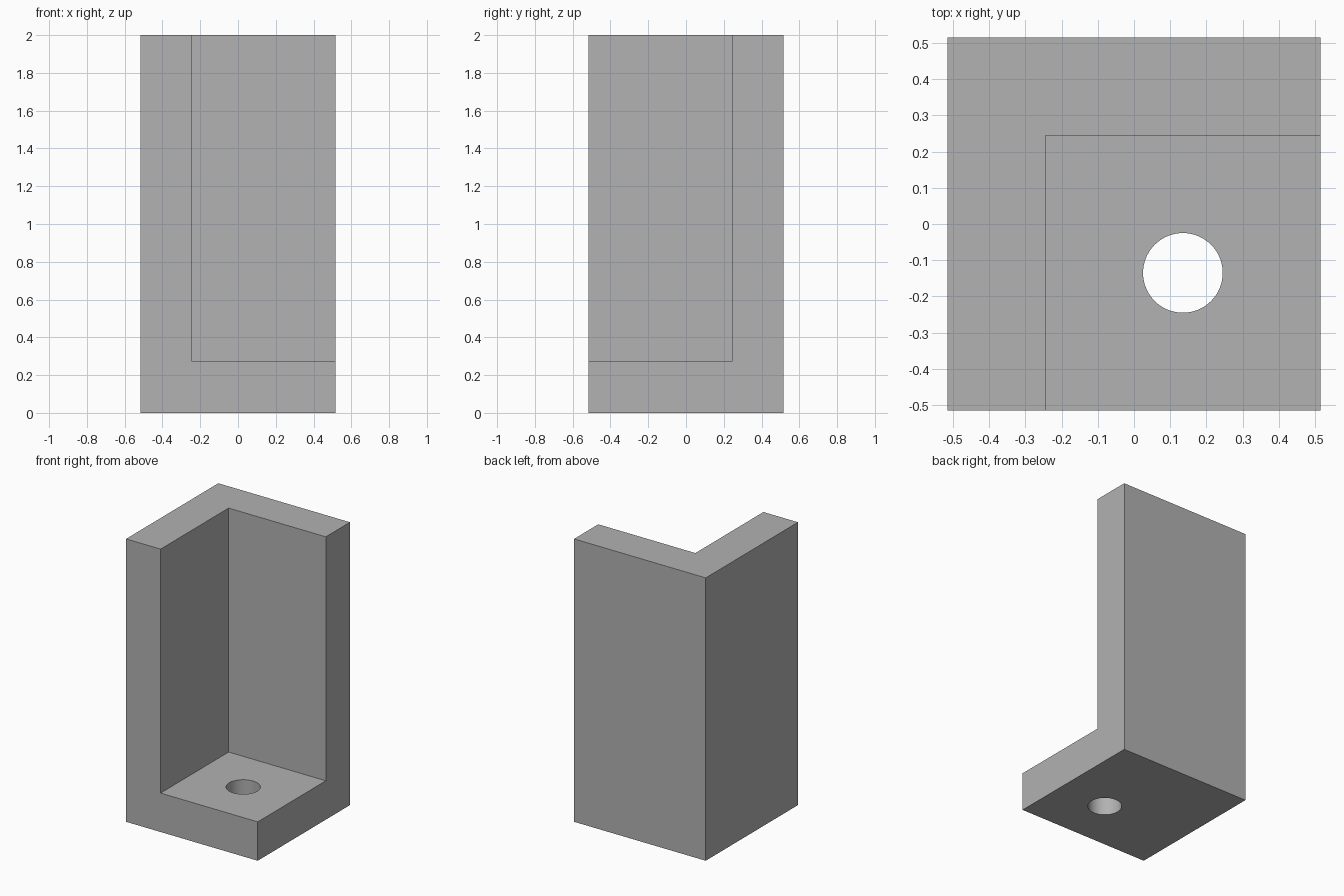
import bpy

cube = bpy.data.objects.get("Cube")
if cube:
    bpy.data.objects.remove(cube, do_unlink=True)

HALF = 0.515      # half the width and depth
HEIGHT = 2.0
INNER = 0.245     # inner wall faces, at x = -INNER and y = INNER
FLOOR = 0.275     # thickness of the foot
HOLE = 0.135      # hole centre, at x = HOLE and y = -HOLE
RADIUS = 0.11
OVER = 0.2        # how far cutters reach past the block

grey = bpy.data.materials.new("plain grey")
grey.use_nodes = True
colour = (0.445, 0.445, 0.445, 1)
grey.diffuse_color = colour
grey.node_tree.nodes["Principled BSDF"].inputs["Base Color"].default_value = colour


def box(name, low, high):
    """Axis-aligned box between two corners."""
    centre = [(a + b) / 2 for a, b in zip(low, high)]
    bpy.ops.mesh.primitive_cube_add(size=1, location=centre)
    obj = bpy.context.object
    obj.name = name
    obj.scale = [b - a for a, b in zip(low, high)]
    bpy.ops.object.transform_apply(location=True, rotation=False, scale=True)
    obj.data.materials.append(grey)
    return obj


def cut(target, cutter):
    """Subtract the cutter from the target, then discard it."""
    cutter.hide_render = True
    mod = target.modifiers.new(cutter.name, 'BOOLEAN')
    mod.operation = 'DIFFERENCE'
    mod.solver = 'EXACT'
    mod.object = cutter
    bpy.ops.object.select_all(action='DESELECT')
    target.select_set(True)
    bpy.context.view_layer.objects.active = target
    bpy.ops.object.modifier_apply(modifier=mod.name)
    bpy.data.objects.remove(cutter, do_unlink=True)


# Solid block
bracket = box("corner_bracket", (-HALF, -HALF, 0), (HALF, HALF, HEIGHT))

# Open corner, leaving two walls and the foot
cut(bracket, box("corner_cutter", (-INNER, -HALF - OVER, FLOOR),
                 (HALF + OVER, INNER, HEIGHT + OVER)))

# Bolt hole through the foot
bpy.ops.mesh.primitive_cylinder_add(vertices=64, radius=RADIUS, depth=FLOOR + 2 * OVER,
                                    location=(HOLE, -HOLE, FLOOR / 2))
drill = bpy.context.object
drill.name = "hole_cutter"
drill.data.materials.append(grey)
cut(bracket, drill)

# Smooth bore, crisp corners
bpy.ops.object.shade_smooth_by_angle()
